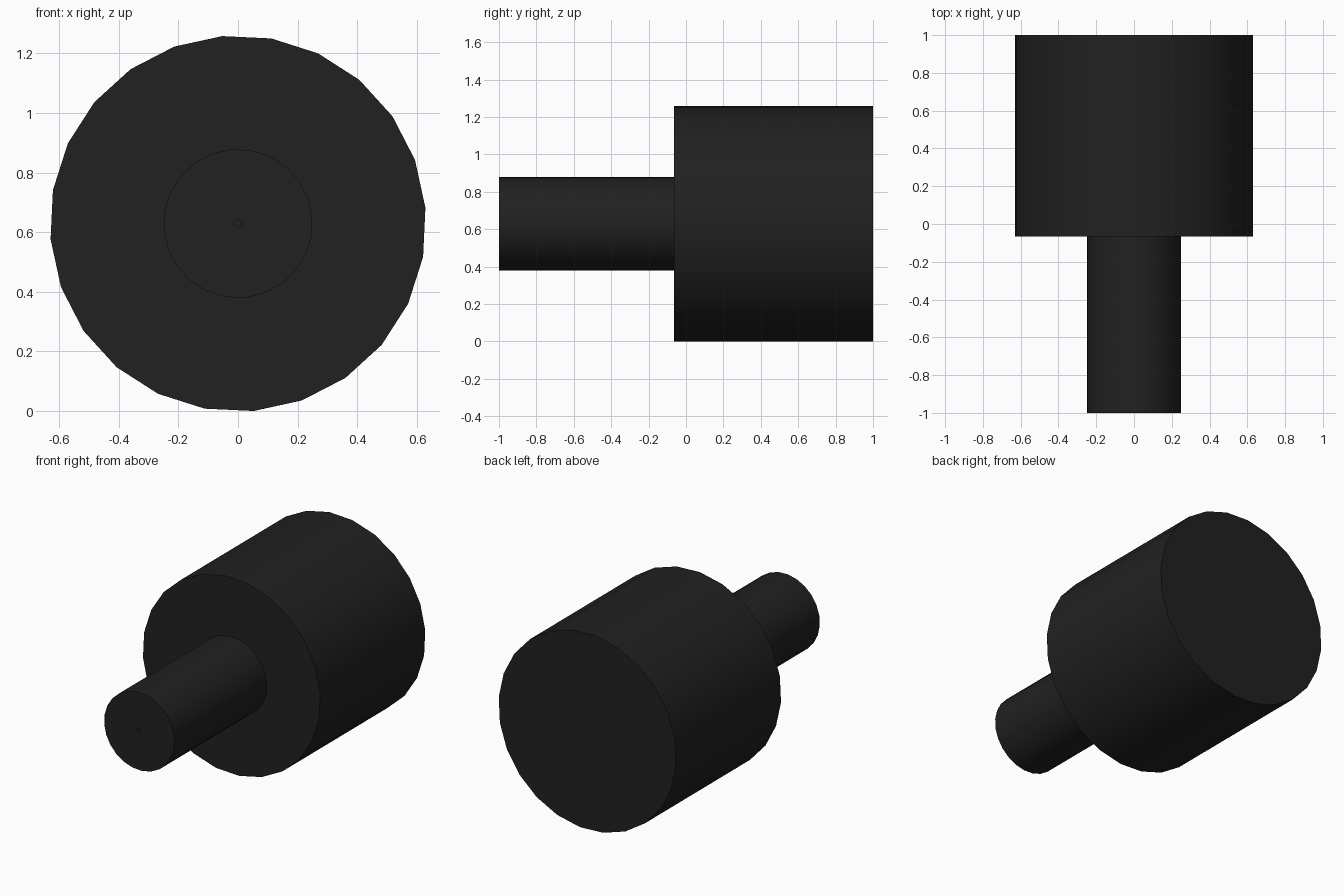
import bpy
import math

if "Cube" in bpy.data.objects:
    bpy.data.objects.remove(bpy.data.objects["Cube"])

SIDES = 24
CENTRE_Z = 0.629
TURN = math.radians(4.8)

black = bpy.data.materials.new("black_finish")
black.diffuse_color = (0.015, 0.015, 0.015, 1)
black.use_nodes = True
black.node_tree.nodes["Principled BSDF"].inputs["Base Color"].default_value = black.diffuse_color


def lathe(name, profile):
    """Turn (radius, y) points about the y axis; cap the first and last rings."""
    verts, faces = [], []
    for r, y in profile:
        for i in range(SIDES):
            a = TURN + 2 * math.pi * i / SIDES
            verts.append((r * math.cos(a), y, CENTRE_Z + r * math.sin(a)))
    for k in range(len(profile) - 1):
        for i in range(SIDES):
            j = (i + 1) % SIDES
            a, b = k * SIDES, (k + 1) * SIDES
            faces.append((a + i, a + j, b + j, b + i))
    last = (len(profile) - 1) * SIDES
    faces.append(tuple(reversed(range(SIDES))))
    faces.append(tuple(range(last, last + SIDES)))
    # the profile runs front (-y) to back (+y), so flip to face outwards
    mesh = bpy.data.meshes.new(name)
    mesh.from_pydata(verts, [], [f[::-1] for f in faces])
    mesh.materials.append(black)
    obj = bpy.data.objects.new(name, mesh)
    bpy.context.collection.objects.link(obj)
    bpy.ops.object.select_all(action='DESELECT')
    obj.select_set(True)
    bpy.context.view_layer.objects.active = obj
    bpy.ops.object.shade_smooth_by_angle(angle=math.radians(30))
    return obj


# Wide cylindrical body
lathe("body", [(0.631, -0.065), (0.631, 1.0)])

# Narrow shaft with a tiny centre hole in its front end
lathe("shaft", [(0.013, -0.97), (0.013, -1.0), (0.25, -1.0), (0.25, -0.065)])
